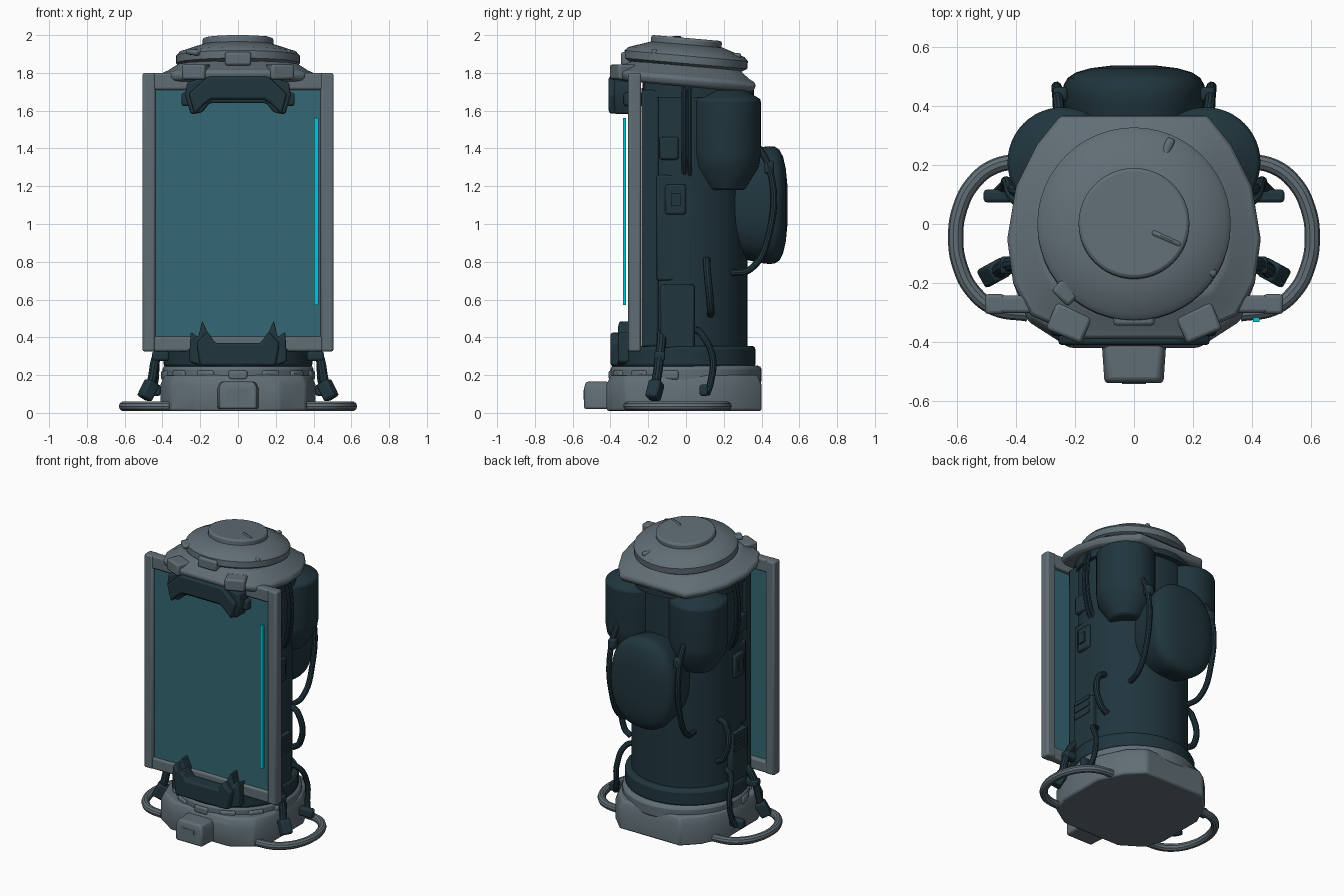
import bpy, bmesh, math
from mathutils import Matrix

cube = bpy.data.objects.get("Cube")
if cube:
    bpy.data.objects.remove(cube)


def material(name, red, green, blue):
    m = bpy.data.materials.new(name)
    m.use_nodes = True
    m.diffuse_color = (red, green, blue, 1)
    m.node_tree.nodes["Principled BSDF"].inputs["Base Color"].default_value = m.diffuse_color
    return m


GREY = material("slate grey", .118, .155, .178)
DARK = material("dark teal metal", .0145, .036, .047)
GLASS = material("screen teal", .036, .14, .175)
CYAN = material("glowing cyan", 0, .58, .66)
SOFT = .012
FLAT = (0, 0, 0)
TILT = (math.radians(-5), 0, 0)


def finish(name, bm, mat, bevel=0, loc=FLAT, rot=FLAT):
    bmesh.ops.recalc_face_normals(bm, faces=bm.faces)
    mesh = bpy.data.meshes.new(name)
    bm.to_mesh(mesh)
    bm.free()
    mesh.materials.append(mat)
    ob = bpy.data.objects.new(name, mesh)
    bpy.context.collection.objects.link(ob)
    ob.location, ob.rotation_euler = loc, rot
    if bevel:
        mod = ob.modifiers.new("soft edges", "BEVEL")
        mod.width, mod.segments, mod.limit_method = bevel, 2, "ANGLE"
    bpy.ops.object.select_all(action="DESELECT")
    ob.select_set(True)
    bpy.context.view_layer.objects.active = ob
    bpy.ops.object.shade_smooth_by_angle(angle=math.radians(35))


def loft(name, rings, mat, **placement):
    """Skin a stack of closed rings with equal point counts and cap the ends."""
    bm = bmesh.new()
    rows = [[bm.verts.new(point) for point in ring] for ring in rings]
    for lower, upper in zip(rows, rows[1:]):
        for i in range(len(lower)):
            bm.faces.new((lower[i - 1], lower[i], upper[i], upper[i - 1]))
    bm.faces.new(rows[0])
    bm.faces.new(rows[-1])
    finish(name, bm, mat, **placement)


def oval(width, height, power=1, count=48):
    """Closed oval; a power below one makes it squarer."""
    points = []
    for i in range(count):
        angle = math.tau * i / count
        c, s = math.cos(angle), math.sin(angle)
        points.append((width * math.copysign(abs(c) ** power, c),
                       height * math.copysign(abs(s) ** power, s)))
    return points


def lathe(name, profile, mat, squash=1, front=-1, **placement):
    """Turned (radius, z) profile; 'front' flattens everything ahead of that y."""
    rings = [[(x, max(front, y), z) for x, y in oval(r, r * squash)] for r, z in profile]
    loft(name, rings, mat, **placement)


def drum(name, radius, bottom, top, mat, **options):
    lathe(name, [(radius, bottom), (radius, top)], mat, **options)


def box(name, loc, size, mat, bevel=SOFT, rot=FLAT):
    bm = bmesh.new()
    bmesh.ops.create_cube(bm, size=1, matrix=Matrix.Diagonal((*size, 1)))
    finish(name, bm, mat, bevel, loc, rot)


def mirrored(half):
    return half + [(-x, y) for x, y in reversed(half)]


def plate(name, half, front, back, mat, bevel=SOFT):
    """Symmetric front-facing outline (x, z) given by one half, with depth."""
    loft(name, [[(x, y, z) for x, z in mirrored(half)] for y in (front, back)], mat, bevel=bevel)


def slab(name, half, levels, mat, **placement):
    """Symmetric plan outline (x, y) stacked through (scale, z) levels."""
    rings = [[(x * scale, y * scale, z) for x, y in mirrored(half)] for scale, z in levels]
    loft(name, rings, mat, bevel=SOFT, **placement)


def tube(name, side, radius, points, mat=DARK):
    """Round pipe along a smooth path; 'side' mirrors the path across x."""
    curve = bpy.data.curves.new(name, "CURVE")
    curve.dimensions, curve.bevel_depth, curve.bevel_resolution = "3D", radius, 3
    curve.resolution_u, curve.use_fill_caps = 6, True
    spline = curve.splines.new("BEZIER")
    spline.bezier_points.add(len(points) - 1)
    for knot, (x, y, z) in zip(spline.bezier_points, points):
        knot.co = (side * x, y, z)
        knot.handle_left_type = knot.handle_right_type = "AUTO"
    path = bpy.data.objects.new(name + " path", curve)
    bpy.context.collection.objects.link(path)
    bpy.context.view_layer.update()
    mesh = bpy.data.meshes.new_from_object(path.evaluated_get(bpy.context.evaluated_depsgraph_get()))
    bpy.data.objects.remove(path)
    bm = bmesh.new()
    bm.from_mesh(mesh)
    finish(name, bm, mat)


# Base: faceted foot, round collar, front socket
foot_outline = [(.22, -.42), (.36, -.33), (.41, -.2), (.41, .13), (.33, .3), (.23, .4), (.1, .4)]
slab("base_foot", foot_outline, [(1, .01), (1, .15), (.95, .2)], GREY)
drum("base_collar", .4, .15, .25, GREY, bevel=.02)
slab("front_socket", [(.1, -.065), (.11, .08)], [(1, .02), (1, .13), (.85, .165)], GREY,
     loc=(0, -.475, 0))
plate("socket_rim", [(.04, .055), (.06, .08), (.06, .13)], -.54, -.53, GREY, bevel=0)
plate("socket_pad", [(.02, .07), (.04, .09), (.04, .12)], -.543, -.535, GREY, bevel=0)
for k in range(7):
    angle = -math.pi * (k + .5) / 7
    box("collar_block", (.39 * math.cos(angle), .39 * math.sin(angle), .2), (.04, .1, .05),
        GREY, rot=(0, 0, angle))

# Main body, flattened behind the screen
drum("body_flange", .395, .24, .355, DARK, squash=.97, bevel=.02, loc=(0, -.015, 0))
drum("body_shell", .357, .3, 1.72, DARK, squash=.97, front=-.215, loc=(0, -.02, 0))
drum("body_neck", .38, 1.67, 1.75, DARK, squash=.95, front=-.23)

# Screen rails, glass and light strip
SCREEN_Y = -.272
box("top_rail", (0, SCREEN_Y, 1.755), (.93, .06, .09), GREY)
box("bottom_rail", (0, SCREEN_Y, .365), (.93, .06, .08), GREY)
box("screen_glass", (0, -.28, 1.06), (.9, SOFT, 1.32), GLASS, bevel=0)
box("light_strip", (.414, -.325, 1.065), (.022, .016, .99), CYAN, bevel=0)

# Clamps holding the screen
plate("upper_clamp", [(.15, 1.64), (.19, 1.59), (.25, 1.58), (.28, 1.68), (.27, 1.75), (.17, 1.78)],
      -.38, -.24, DARK)
plate("upper_clamp_face", [(.14, 1.66), (.17, 1.64), (.23, 1.58), (.26, 1.69), (.16, 1.78)],
      -.41, -.3, DARK)
plate("lower_clamp", [(.13, .36), (.19, .49), (.21, .4), (.25, .43), (.26, .27), (.2, .25)],
      -.36, -.24, DARK)
plate("lower_clamp_face", [(.12, .37), (.16, .43), (.22, .37), (.2, .25)], -.4, -.3, DARK)

# Cap: tilted flange, ring and disc
flange_outline = [(.17, -.39), (.35, -.31), (.41, -.2), (.43, -.05), (.4, .13), (.33, .27), (.25, .37)]
slab("cap_flange", flange_outline, [(.95, -.05), (1, -.03), (1, 0), (.9, .02), (.76, .06)], GREY,
     loc=(0, 0, 1.778), rot=TILT)
lathe("cap_ring", [(.28, -.06), (.328, -.03), (.328, .01), (.31, .03), (.19, .07)], GREY,
      loc=(0, 0, 1.88), rot=TILT)
drum("cap_disc", .188, -.03, .04, GREY, bevel=SOFT, loc=(0, 0, 1.945), rot=TILT)
for x, y, z, length, width in ((-.2, -.2, 1.91, .15, .08), (.24, -.15, 1.91, .09, .03),
                               (.11, .25, 1.89, .09, .03), (.11, -.05, 1.98, .11, .02)):
    box("cap_latch", (x, y, z), (length, width, .03), GREY, rot=(*TILT[:2], math.atan2(y, x)))
box("cap_front_block", (0, -.3, 1.875), (.14, .09, .07), GREY)

# Rear pod: squarish lens that swells backwards and rounds off
pod_rings = []
for k in range(12):
    depth = math.sin(math.pi / 2 * k / 12)
    swell = (.7 + .3 * depth ** .5) * (1 - depth ** 12) ** .5
    pod_rings.append([(x, .2 + .34 * depth, 1.1 + z) for x, z in oval(.255 * swell, .33 * swell, .85)])
loft("rear_pod", pod_rings, DARK)

# Paired parts
for s in (-1, 1):
    box("frame_side", (s * .472, SCREEN_Y, 1.062), (.068, .068, 1.475), GREY)
    lathe("rear_tank", [(.1, 1.18), (.175, 1.3), (.186, 1.37), (.186, 1.66), (.1, 1.71)], DARK,
          bevel=SOFT, loc=(s * .243, .21, 0))
    tube("pod_pipe", s, .018, [(.25, .36, 1.44), (.26, .44, 1.3), (.26, .44, .95), (.25, .34, .76),
                               (.23, .24, .74)])
    box("pod_pipe_joint", (s * .25, .44, 1.3), (.05, .05, .07), DARK)
    # Ground loop handle
    arc = [math.pi * (k / 8 - .5) for k in range(9)]
    tube("ground_handle", s, .026, [(.36 + .245 * math.cos(t) ** .8, .26 * math.sin(t) - .045, .035)
                                    for t in arc], GREY)
    # Bent struts with feet
    tube("front_strut", s, .025, [(.33, -.13, .42), (.38, -.13, .39), (.43, -.14, .3),
                                  (.46, -.16, .16), (.49, -.18, .09)])
    box("front_strut_knee", (s * .41, -.14, .3), (.09, .06, .05), DARK)
    box("front_strut_foot", (s * .475, -.165, .12), (.07, .07, .1), DARK, rot=(0, -s / 2, -s / 2))
    tube("rear_strut", s, .018, [(.34, .05, .44), (.4, .08, .42), (.43, .14, .3), (.44, .13, .16),
                                 (.46, .11, .1)])
    box("rear_strut_foot", (s * .46, .095, .12), (.1, .045, .06), DARK)
    # Grips, cables and panels on the flank
    tube("side_grip", s, .02, [(.33, .11, .81), (.38, .11, .78), (.38, .13, .56), (.33, .13, .52)])
    for y in (-.01, .02):
        tube("side_cable", s, .013, [(.34, y, 1.25), (.38, y, 1.35), (.39, y, 1.65), (.36, y, 1.75)])
    box("side_rail", (s * .29, -.19, 1.03), (.1, .09, 1.36), DARK)
    box("side_panel", (s * .33, -.06, .98), (.05, .19, .56), DARK)
    box("control_box", (s * .345, -.045, .51), (.08, .18, .34), DARK)
    for row in range(3):
        box("control_louvre", (s * .38, -.045, .57 + row / 20), (.02, .14, .025), DARK, bevel=0)
    box("switch_plate", (s * .355, -.055, 1.13), (.04, .11, .16), DARK)
    box("switch", (s * .375, -.055, 1.13), (.02, .05, .07), DARK, bevel=0)
    box("upper_hatch", (s * .35, -.09, 1.4), (.04, .1, .12), DARK)
    box("clamp_bolt", (s * .27, -.26, 1.66), (.06, .14, .07), DARK)
    box("cap_bracket", (s * .22, -.335, 1.805), (.13, .1, .08), GREY, rot=(0, 0, s * .4))
